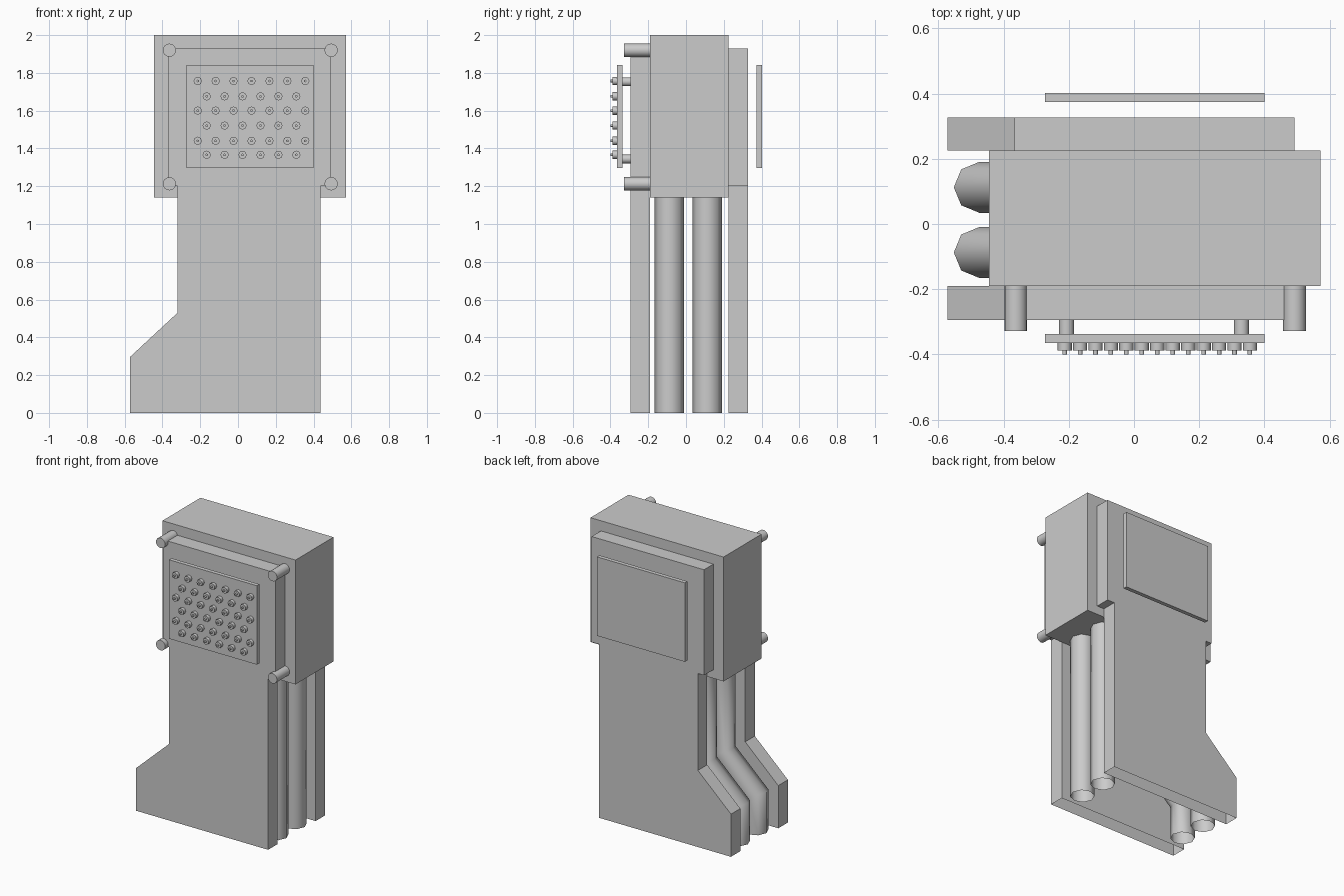
import bpy, bmesh, math

if "Cube" in bpy.data.objects:
    bpy.data.objects.remove(bpy.data.objects["Cube"])


def make(name, bm, smooth=None):
    mesh = bpy.data.meshes.new(name)
    bmesh.ops.recalc_face_normals(bm, faces=bm.faces[:])
    bm.to_mesh(mesh)
    bm.free()
    ob = bpy.data.objects.new(name, mesh)
    bpy.context.collection.objects.link(ob)
    if smooth:
        bpy.ops.object.select_all(action='DESELECT')
        ob.select_set(True)
        bpy.context.view_layer.objects.active = ob
        bpy.ops.object.shade_smooth_by_angle(angle=math.radians(smooth))
    return ob


def box(name, x, y, z):
    bm = bmesh.new()
    bmesh.ops.create_cube(bm, size=1)
    for v in bm.verts:
        v.co = [r[0] if c < 0 else r[1] for c, r in zip(v.co, (x, y, z))]
    return make(name, bm)


def add_peg(bm, x, z, y0, y1, r, n):
    """Capped cylinder along y."""
    rings = [[bm.verts.new((x + r * math.cos(2 * math.pi * i / n), y,
                            z + r * math.sin(2 * math.pi * i / n)))
              for i in range(n)] for y in (y0, y1)]
    for ring in rings:
        bm.faces.new(ring)
    for i in range(n):
        j = (i + 1) % n
        bm.faces.new((rings[0][i], rings[0][j], rings[1][j], rings[1][i]))


def side_plate(name, y0, y1):
    profile = [(0.437, 0), (0.437, 1.2), (0.493, 1.2), (0.493, 1.93),
               (-0.367, 1.93), (-0.367, 1.2), (-0.32, 1.2), (-0.32, 0.53),
               (-0.573, 0.295), (-0.573, 0)]
    bm = bmesh.new()
    a, b = [[bm.verts.new((x, y, z)) for x, z in profile] for y in (y0, y1)]
    bm.faces.new(a)
    bm.faces.new(b)
    # open underneath, so the closing bottom side is left out
    for i in range(len(profile) - 1):
        bm.faces.new((a[i], a[i + 1], b[i + 1], b[i]))
    return make(name, bm)


def tube(name, y, path, r=0.078, n=8):
    """Open tube; path points are (x, z, mitre slope)."""
    bm = bmesh.new()
    rings = []
    for x, z, slope in path:
        ring = []
        for i in range(n):
            a = 2 * math.pi * i / n
            dx = r * math.cos(a)
            ring.append(bm.verts.new((x + dx, y + r * math.sin(a), z + slope * dx)))
        rings.append(ring)
    for p, q in zip(rings, rings[1:]):
        for i in range(n):
            j = (i + 1) % n
            bm.faces.new((p[i], p[j], q[j], q[i]))
    return make(name, bm, 55)


# Head block and the two boot-shaped plates
box("head_block", (-0.445, 0.573), (-0.19, 0.225), (1.14, 2.0))
side_plate("front_plate", -0.295, -0.19)
side_plate("back_plate", 0.225, 0.327)

# Tubes between the plates: straight on one side, bent on the other
for y, label in ((-0.0875, "front"), (0.1125, "back")):
    tube("straight_tube_" + label, y, [(0.353, 1.14, 0), (0.353, 0, 0)])
    tube("bent_tube_" + label, y, [(-0.222, 1.14, 0), (-0.222, 0.487, -0.435),
                                   (-0.475, 0.252, -0.435), (-0.475, 0, 0)])

# Raised panels
box("front_panel", (-0.273, 0.4), (-0.365, -0.337), (1.297, 1.843))
box("back_panel", (-0.273, 0.4), (0.374, 0.402), (1.297, 1.843))

# Corner pegs on the head
bm = bmesh.new()
for x in (-0.363, 0.493):
    for z in (1.213, 1.92):
        add_peg(bm, x, z, -0.328, -0.19, 0.035, 16)
make("corner_pegs", bm, 40)

# Standoffs holding the front panel
bm = bmesh.new()
for x in (-0.207, 0.33):
    for z in (1.344, 1.753):
        add_peg(bm, x, z, -0.337, -0.295, 0.023, 16)
make("panel_standoffs", bm, 40)

# Staggered rows of studs with small tips
bm = bmesh.new()
for row, z in enumerate((1.757, 1.676, 1.6, 1.521, 1.44, 1.366)):
    odd = row % 2
    for i in range(7 - odd):
        x = -0.213 + 0.0475 * odd + 0.0948 * i
        add_peg(bm, x, z, -0.388, -0.365, 0.022, 8)
        add_peg(bm, x, z, -0.4, -0.388, 0.007, 8)
make("panel_studs", bm, 50)
